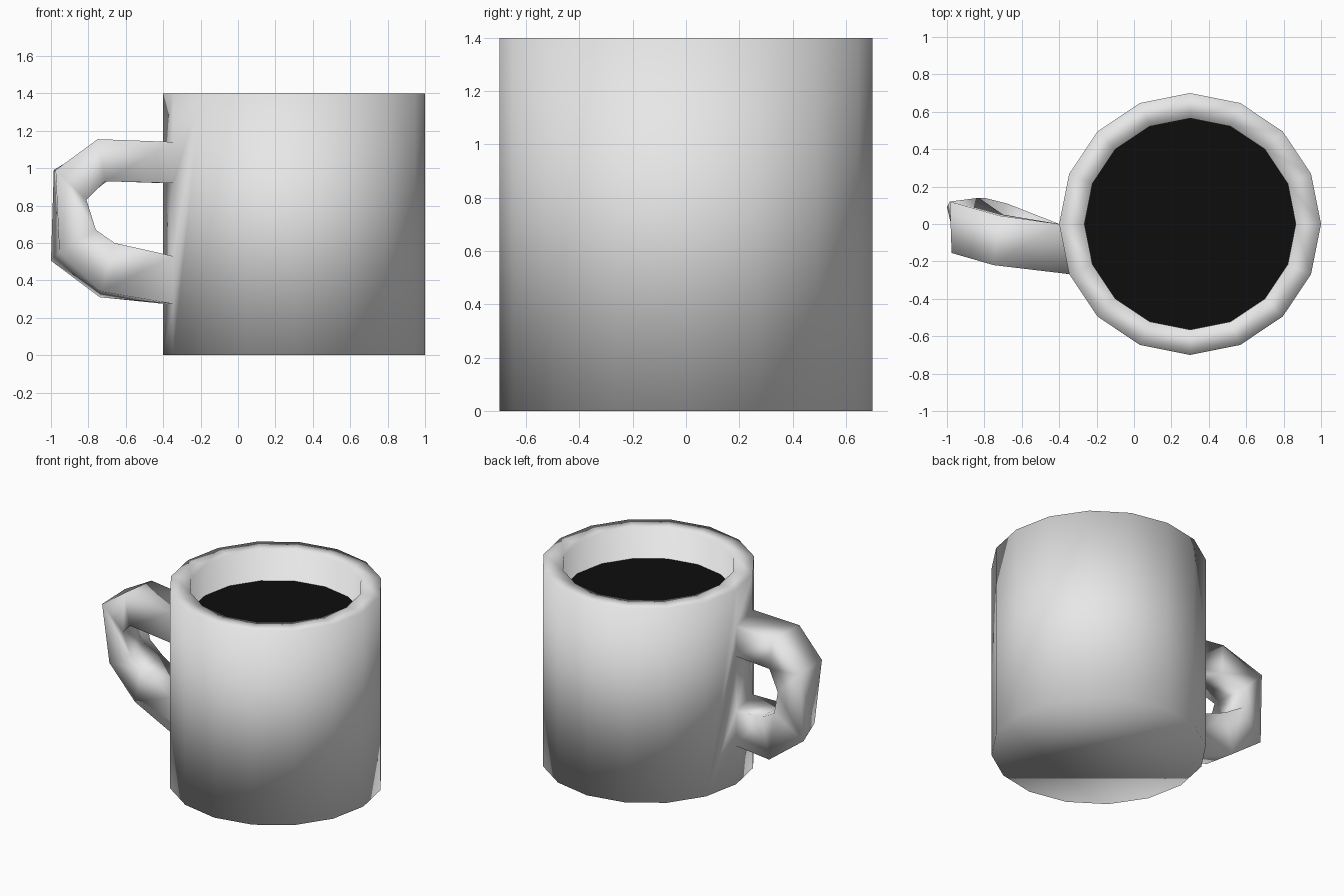
import bpy, bmesh, math

if "Cube" in bpy.data.objects:
    bpy.data.objects.remove(bpy.data.objects["Cube"])

SIDES, CX, R_OUT, R_IN, HEIGHT, FLOOR, LEVEL = 16, 0.3, 0.70, 0.565, 1.4, 0.15, 1.18


def material(name, value):
    m = bpy.data.materials.new(name)
    m.diffuse_color = (value, value, value, 1)
    m.use_nodes = True
    m.node_tree.nodes["Principled BSDF"].inputs["Base Color"].default_value = m.diffuse_color
    return m


def finish(bm, name, mat, smooth):
    me = bpy.data.meshes.new(name)
    for f in bm.faces:
        f.smooth = smooth
    bm.to_mesh(me)
    bm.free()
    me.materials.append(mat)
    ob = bpy.data.objects.new(name, me)
    bpy.context.collection.objects.link(ob)
    return ob


def ring(bm, r, z):
    return [bm.verts.new((CX + r * math.cos(a), r * math.sin(a), z))
            for a in (2 * math.pi * i / SIDES for i in range(SIDES))]


grey = material("grey ceramic", 0.8)
black = material("black coffee", 0.004)

# mug body: outer wall, rim, inner wall and floor
bm = bmesh.new()
bottom, top = ring(bm, R_OUT, 0), ring(bm, R_OUT, HEIGHT)
lip, base = ring(bm, R_IN, HEIGHT), ring(bm, R_IN, FLOOR)

# the wall strip that carries the handle has extra points on its two edges
H = SIDES // 2
stops = (0.275, 0.53, 0.92, 1.14)


def column(i):
    x, y, _ = bottom[i].co
    return [bottom[i]] + [bm.verts.new((x, y, z)) for z in stops] + [top[i]]


cols = {H: column(H), H + 1: column(H + 1)}
for i in range(SIDES):
    j = (i + 1) % SIDES
    if i != H:
        left = cols.get(i, [bottom[i], top[i]])
        right = cols.get(j, [bottom[j], top[j]])
        bm.faces.new(right + left[::-1])
    bm.faces.new((top[i], top[j], lip[j], lip[i]))
    bm.faces.new((lip[i], lip[j], base[j], base[i]))
bm.faces.new(bottom[::-1])
bm.faces.new(base)
back, front = cols[H], cols[H + 1]
for k in (0, 2, 4):
    bm.faces.new((back[k], front[k], front[k + 1], back[k + 1]))

# handle: four-sided sections (outer back, outer front, inner front, inner back)
sections = [
    ((-0.72, 0.045, 1.15), (-0.75, -0.22, 1.155), (-0.71, -0.22, 0.93), (-0.70, 0.05, 0.93)),
    ((-0.985, 0.12, 0.99), (-0.975, -0.155, 0.99), (-0.81, -0.15, 0.83), (-0.83, 0.14, 0.83)),
    ((-1.0, 0.09, 0.505), (-0.955, -0.10, 0.55), (-0.76, -0.14, 0.67), (-0.80, 0.14, 0.67)),
    ((-0.74, 0.11, 0.31), (-0.73, -0.13, 0.34), (-0.66, -0.15, 0.60), (-0.68, 0.11, 0.60)),
]
rings = [[back[4], front[4], front[3], back[3]]]
rings += [[bm.verts.new(p) for p in s] for s in sections]
rings += [[back[1], front[1], front[2], back[2]]]
for a, b in zip(rings, rings[1:]):
    for k in range(4):
        n = (k + 1) % 4
        bm.faces.new((a[k], a[n], b[n], b[k]))
bmesh.ops.recalc_face_normals(bm, faces=bm.faces)
finish(bm, "mug", grey, True)

# coffee surface
bm = bmesh.new()
bm.faces.new(ring(bm, R_IN + 0.002, LEVEL))
finish(bm, "coffee", black, False)
